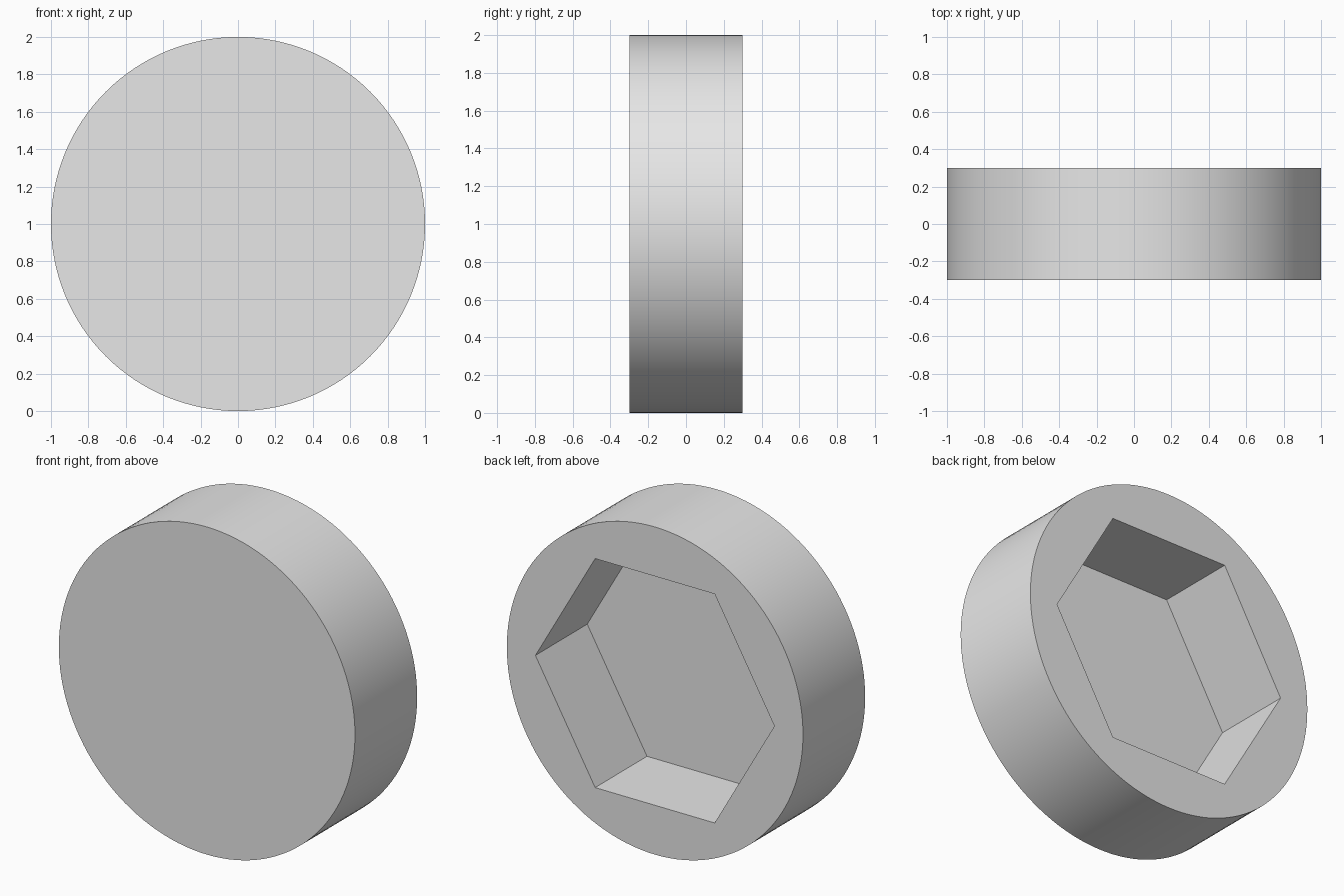
import bpy
from math import pi, radians

cube = bpy.data.objects.get("Cube")
if cube:
    bpy.data.objects.remove(cube, do_unlink=True)

RADIUS, THICKNESS = 1.0, 0.6
HEX_RADIUS, POCKET_DEPTH = 0.807, 0.5

# Single plain grey
grey = bpy.data.materials.new("light_grey")
grey.use_nodes = True
colour = (0.8, 0.8, 0.8, 1.0)
grey.diffuse_color = colour
grey.node_tree.nodes["Principled BSDF"].inputs["Base Color"].default_value = colour


def prism(name, sides, radius, y_front, y_back, turn=0.0):
    """Upright prism whose axis runs along y."""
    bpy.ops.mesh.primitive_cylinder_add(
        vertices=sides, radius=radius, depth=y_back - y_front,
        location=(0, (y_front + y_back) / 2, RADIUS), rotation=(pi / 2, turn, 0))
    obj = bpy.context.object
    obj.name = name
    obj.data.materials.append(grey)
    return obj


# Round body
body = prism("round_cap", 128, RADIUS, -THICKNESS / 2, THICKNESS / 2)

# Hexagonal pocket in the back, with corners pointing to the sides
floor_y = THICKNESS / 2 - POCKET_DEPTH
cutter = prism("hex_pocket_cutter", 6, HEX_RADIUS, floor_y, THICKNESS, pi / 6)
cutter.hide_render = True

bpy.ops.object.select_all(action="DESELECT")
body.select_set(True)
bpy.context.view_layer.objects.active = body
pocket = body.modifiers.new("hex_pocket", "BOOLEAN")
pocket.operation = "DIFFERENCE"
pocket.solver = "EXACT"
pocket.object = cutter
bpy.ops.object.modifier_apply(modifier=pocket.name)
bpy.data.objects.remove(cutter, do_unlink=True)

# Smooth rim, crisp edges
bpy.ops.object.shade_smooth_by_angle(angle=radians(30))
